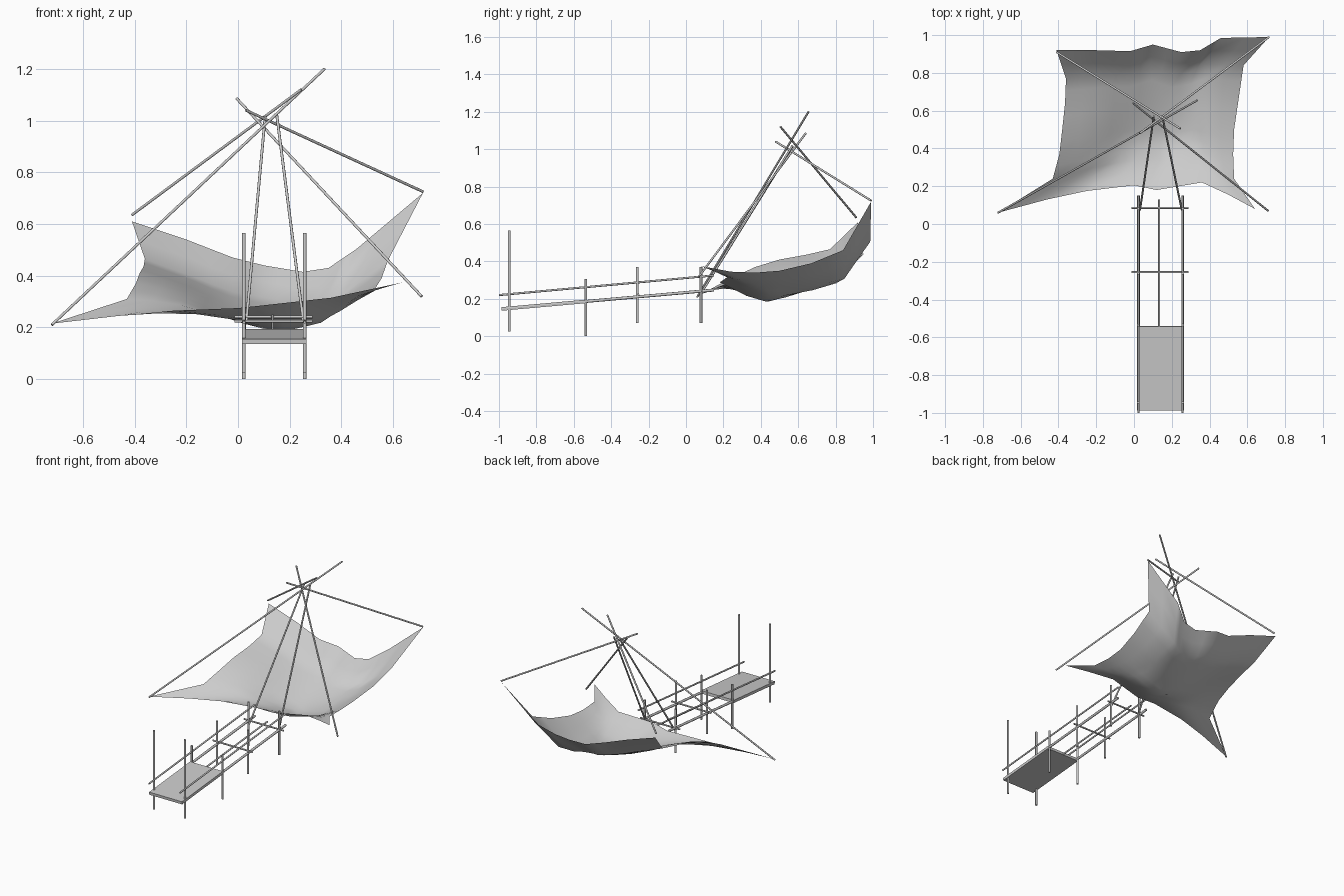
import bpy, bmesh, math
from mathutils import Vector

if "Cube" in bpy.data.objects:
    bpy.data.objects.remove(bpy.data.objects["Cube"])


def pole(name, a, b, r=0.007):
    """Round pole between two points."""
    a, b = Vector(a), Vector(b)
    d = b - a
    bpy.ops.mesh.primitive_cylinder_add(vertices=10, radius=r, depth=d.length, location=(a + b) / 2)
    o = bpy.context.object
    o.name = name
    o.rotation_euler = d.to_track_quat('Z', 'Y').to_euler()
    bpy.ops.object.shade_smooth_by_angle(angle=math.radians(40))
    return o


# Four spreader poles crossing at the apex
R = 0.0055
pole("spreader_front_left", (-0.72, 0.06, 0.21), (0.335, 0.655, 1.2), R)
pole("spreader_front_right", (0.71, 0.07, 0.32), (-0.005, 0.64, 1.085), R)
pole("spreader_back_right", (0.715, 0.99, 0.725), (0.03, 0.48, 1.04), R)
pole("spreader_back_left", (-0.41, 0.91, 0.635), (0.245, 0.505, 1.12), R)

# Lifting A-frame
pole("lift_leg_left", (0.032, 0.075, 0.22), (0.105, 0.57, 1.015), R)
pole("lift_leg_right", (0.253, 0.075, 0.22), (0.15, 0.57, 1.02), R)


def beam_z(y):
    """Height of the sloping walkway beams."""
    return 0.146 + (y + 0.985) * 0.089


# Walkway: posts, beams and handrails on both sides
for side, x in (("left", 0.023), ("right", 0.258)):
    for y, z0, z1 in ((-0.945, 0.025, 0.565), (-0.535, 0.0, 0.305),
                      (-0.26, 0.07, 0.37), (0.08, 0.07, 0.37)):
        pole("post_" + side, (x, y, z0), (x, y, z1))
    pole("beam_" + side, (x, -0.985, beam_z(-0.985)), (x, 0.15, beam_z(0.15)), 0.008)
    pole("handrail_" + side, (x, -1.0, 0.22), (x, 0.15, 0.325), R)

# Cross beams and centre plank pole
for y, z in ((-0.255, 0.224), (0.085, 0.241)):
    pole("cross_beam", (-0.013, y, z), (0.288, y, z), R)
pole("centre_beam", (0.133, -0.56, beam_z(-0.56)), (0.133, 0.13, beam_z(0.13)), R)

# Deck
y0, y1 = -0.987, -0.54
bpy.ops.mesh.primitive_cube_add(size=1, location=(0.14, (y0 + y1) / 2, beam_z((y0 + y1) / 2)))
deck = bpy.context.object
deck.name = "deck"
deck.scale = (0.25, y1 - y0, 0.019)
deck.rotation_euler.x = math.atan(0.089)

# Net: patch stretched between four edge lines, sagging in the middle
front = [(-.72, .06, .215), (-.46, .13, .245), (-.25, .175, .265), (0, .205, .275),
         (.12, .18, .288), (.36, .22, .315), (.5, .155, .345), (.64, .08, .375)]
back = [(-.41, .92, .61), (-.2, .92, .54), (-.02, .915, .47), (.1, .95, .44),
        (.25, .91, .415), (.35, .92, .43), (.46, .985, .505), (.715, .99, .72)]
left = [(-.72, .06, .215), (-.43, .24, .31), (-.395, .37, .37), (-.38, .5, .41),
        (-.365, .64, .435), (-.36, .77, .465), (-.41, .92, .61)]
right = [(.64, .08, .375), (.53, .24, .345), (.525, .37, .34), (.53, .5, .35),
         (.555, .67, .39), (.58, .84, .46), (.715, .99, .72)]
# Sag along the middle, front to back
sag = [(0, 0, z) for z in (0, -.06, -.075, -.035, .015, .05, 0)]


def at(line, t):
    f = t * (len(line) - 1)
    i = min(int(f), len(line) - 2)
    return Vector(line[i]).lerp(Vector(line[i + 1]), f - i)


def net_point(u, v):
    p = at(front, u).lerp(at(back, u), v) + at(left, v).lerp(at(right, v), u)
    p -= at(front, 0).lerp(at(front, 1), u).lerp(at(back, 0).lerp(at(back, 1), u), v)
    tilt = 0.12 * (u - 0.55) * max(0, math.sin(math.pi * v)) ** 0.5
    p.z += math.sin(math.pi * u) ** 2 * (at(sag, v).z + tilt)
    return p


NU, NV = 14, 12
bm = bmesh.new()
grid = [[bm.verts.new(net_point(i / NU, j / NV)) for i in range(NU + 1)] for j in range(NV + 1)]
for j in range(NV):
    for i in range(NU):
        bm.faces.new((grid[j][i], grid[j][i + 1], grid[j + 1][i + 1], grid[j + 1][i])).smooth = True
mesh = bpy.data.meshes.new("net")
bm.to_mesh(mesh)
bm.free()
bpy.context.collection.objects.link(bpy.data.objects.new("net", mesh))
